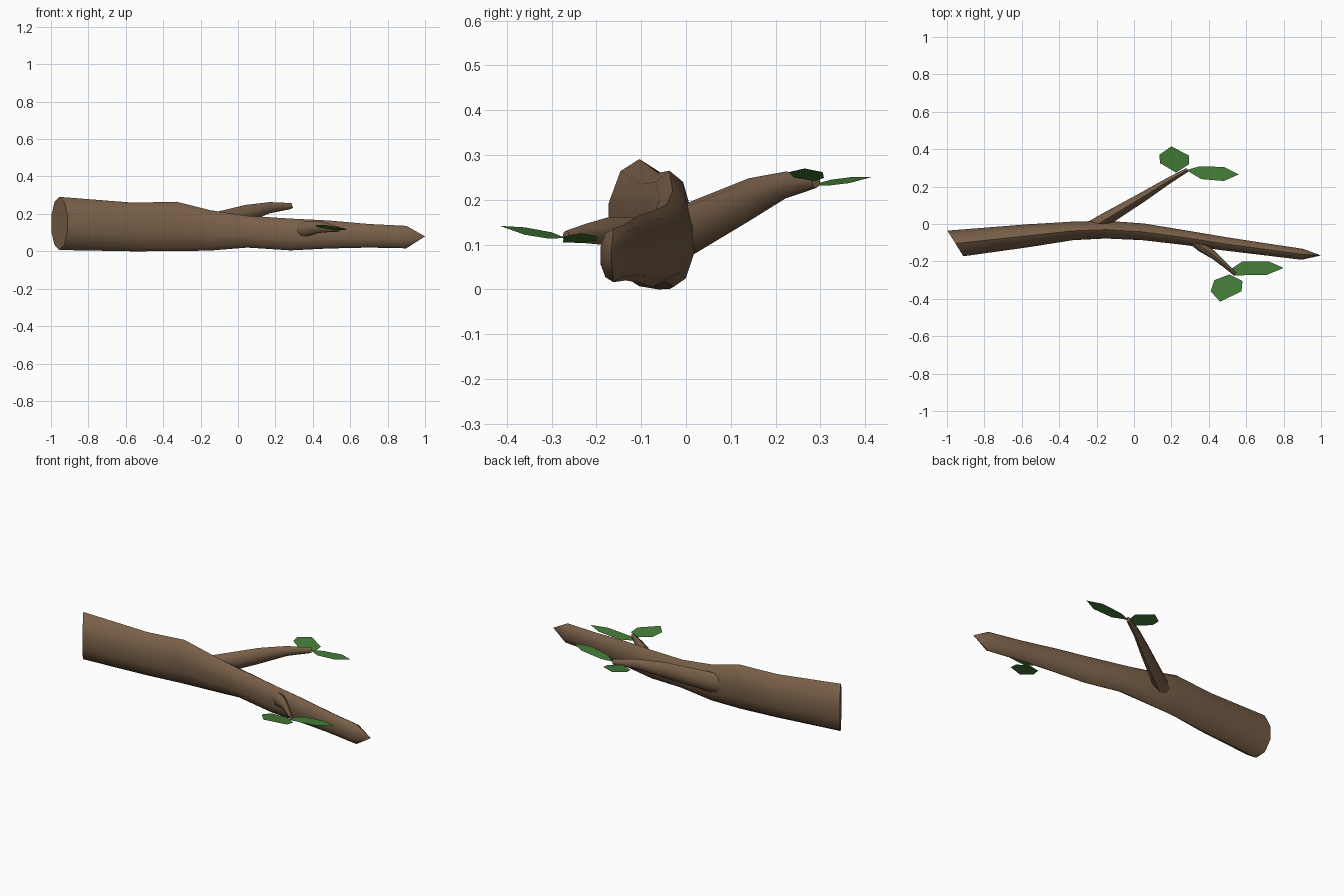
import bpy
import math
from mathutils import Vector

default_cube = bpy.data.objects.get("Cube")
if default_cube:
    bpy.data.objects.remove(default_cube, do_unlink=True)


def make_material(name, colour):
    material = bpy.data.materials.new(name)
    material.use_nodes = True
    material.diffuse_color = (*colour, 1)
    shader = next(n for n in material.node_tree.nodes if n.type == "BSDF_PRINCIPLED")
    shader.inputs["Base Color"].default_value = (*colour, 1)
    shader.inputs["Roughness"].default_value = 0.9
    return material


bark = make_material("brown bark", (0.19, 0.115, 0.065))
leaf_green = make_material("leaf green", (0.06, 0.21, 0.04))


def add_object(name, vertices, faces, material, smooth=False):
    mesh = bpy.data.meshes.new(name)
    mesh.from_pydata(vertices, [], faces)
    mesh.materials.append(material)
    for polygon in mesh.polygons:
        polygon.use_smooth = smooth
    if smooth:
        mesh.set_sharp_from_angle(angle=math.radians(48))
    obj = bpy.data.objects.new(name, mesh)
    bpy.context.collection.objects.link(obj)
    return obj


def add_limb(name, rings, sides, tip=None, start_direction=None):
    """Sweep upright ellipses (x, y, z, half width, half height) along a path."""
    centres = [Vector(ring[:3]) for ring in rings]
    vertices, faces = [], []
    for i, (centre, ring) in enumerate(zip(centres, rings)):
        before, after = centres[max(i - 1, 0)], centres[min(i + 1, len(rings) - 1)]
        direction = after - before
        if i == 0 and start_direction:
            direction = Vector(start_direction)
        across = Vector((direction.y, -direction.x, 0)).normalized()
        for k in range(sides):
            angle = math.tau * k / sides
            vertices.append(centre + across * ring[3] * math.sin(angle)
                            + Vector((0, 0, ring[4] * math.cos(angle))))
    for i in range(len(rings) - 1):
        for k in range(sides):
            a, b = i * sides + k, i * sides + (k + 1) % sides
            faces.append((a, a + sides, b + sides, b))
    # Close the cut end, then close or point the thin end
    faces.append(tuple(range(sides)))
    last = len(vertices) - sides
    if tip:
        vertices.append(Vector(tip))
        apex = len(vertices) - 1
        faces += [(last + k, apex, last + (k + 1) % sides) for k in range(sides)]
    else:
        faces.append(tuple(reversed(range(last, last + sides))))
    return add_object(name, vertices, faces, bark, smooth=True)


def add_leaf(name, root_height, slope, outline):
    """A flat six-sided blade, tilted by its slope along x and y from the first point."""
    root_x, root_y = outline[0]
    vertices = [(x, y, root_height + slope[0] * (x - root_x) + slope[1] * (y - root_y))
                for x, y in outline]
    return add_object(name, vertices, [tuple(range(len(outline)))], leaf_green)


# Main trunk with an obliquely cut thick end and a pointed thin end
add_limb("trunk", [
    (-.955, -.104, .149, .085, .142),
    (-.56, -.062, .13, .064, .13),
    (-.33, -.037, .133, .052, .132),
    (-.15, -.03, .112, .05, .108),
    (.05, -.042, .105, .047, .085),
    (.28, -.074, .09, .041, .085),
    (.48, -.105, .09, .038, .075),
    (.7, -.135, .083, .034, .063),
    (.9, -.162, .076, .031, .06),
], 10, tip=(1, -.168, .08), start_direction=(.85, .53, 0))

# Side branches
add_limb("back_branch", [
    (-.22, -.015, .125, .036, .06),
    (-.16, .02, .14, .036, .06),
    (.04, .14, .2, .026, .048),
    (.17, .222, .233, .018, .03),
    (.285, .29, .242, .011, .016),
], 8)
add_limb("front_branch", [
    (.32, -.08, .115, .032, .04),
    (.36, -.12, .12, .029, .042),
    (.43, -.17, .13, .02, .032),
    (.49, -.222, .125, .014, .022),
    (.54, -.268, .118, .01, .013),
], 8)

# Leaf pairs at the branch ends
add_leaf("back_branch_round_leaf", .232, (-.08, .12),
         [(.295, .32), (.295, .365), (.2, .415), (.135, .37), (.14, .325), (.225, .275)])
add_leaf("back_branch_long_leaf", .242, (.1, 0),
         [(.28, .288), (.36, .24), (.48, .23), (.56, .265), (.48, .305), (.35, .308)])
add_leaf("front_branch_long_leaf", .105, (.075, 0),
         [(.53, -.275), (.71, -.272), (.8, -.235), (.72, -.2), (.58, -.2), (.52, -.24)])
add_leaf("front_branch_round_leaf", .115, (-.1, -.15),
         [(.51, -.27), (.43, -.3), (.41, -.36), (.46, -.415), (.575, -.36), (.58, -.305)])
